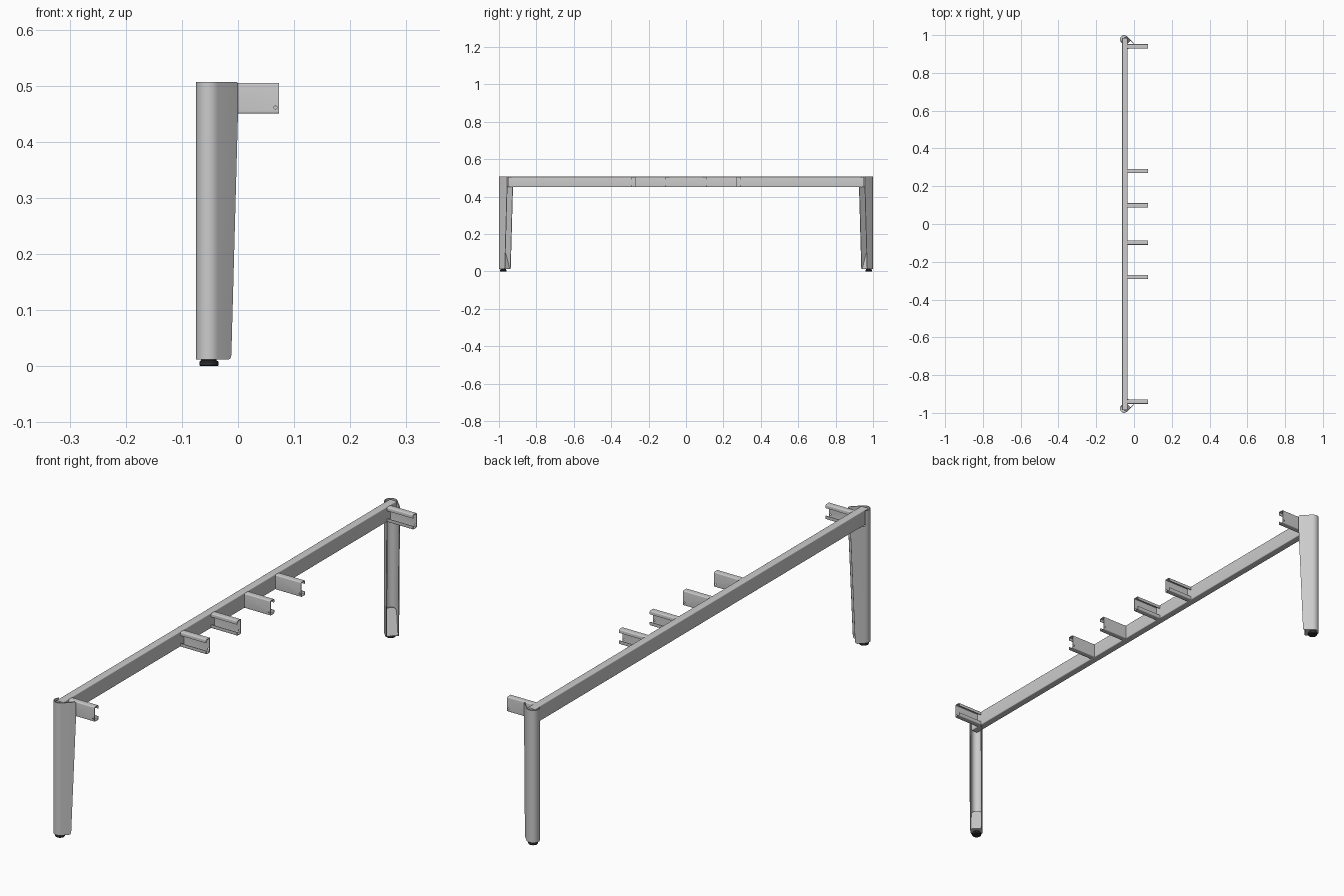
import bpy, bmesh, math
from mathutils import Vector

if "Cube" in bpy.data.objects:
    bpy.data.objects.remove(bpy.data.objects["Cube"])

TOP, BEAM_Z, LEG_Z = 0.507, 0.45, 0.012
CX, CY, R = -0.052, -0.977, 0.0225      # leg tube centre and radius
S = math.sqrt(0.5)


def rounded(pts, n=4):
    """2D points (a, b, radius) -> list with rounded corners."""
    out = []
    for i, (a, b, r) in enumerate(pts):
        p = Vector((a, b))
        if r == 0:
            out.append(p)
            continue
        q = Vector(pts[i - 1][:2])
        s = Vector(pts[(i + 1) % len(pts)][:2])
        p0, p1 = p + (q - p).normalized() * r, p + (s - p).normalized() * r
        for k in range(n + 1):
            t = k / n
            out.append(p0 * (1 - t) ** 2 + p * (2 * t * (1 - t)) + p1 * t * t)
    return out


def leg_pt(u, v, z):
    """Leg frame: u points diagonally inward, v across the opening."""
    return Vector((CX + (u - v) * S, CY + (u + v) * S, z))


def make(name, faces, thick=0, mirror=True, hole=None, color=None):
    bm = bmesh.new()
    for f in faces:
        bm.faces.new([bm.verts.new(p) for p in f])
    bmesh.ops.remove_doubles(bm, verts=bm.verts[:], dist=1e-5)
    if not thick:
        bmesh.ops.recalc_face_normals(bm, faces=bm.faces[:])
    me = bpy.data.meshes.new(name)
    bm.to_mesh(me)
    bm.free()
    ob = bpy.data.objects.new(name, me)
    bpy.context.collection.objects.link(ob)
    if thick:
        m = ob.modifiers.new("sheet", 'SOLIDIFY')
        m.thickness, m.offset = thick, -1
    if hole:
        m = ob.modifiers.new("hole", 'BOOLEAN')
        m.object, m.solver = hole, 'EXACT'
    if mirror:
        m = ob.modifiers.new("mirror", 'MIRROR')
        m.use_axis = (False, True, False)
    bpy.ops.object.select_all(action='DESELECT')
    ob.select_set(True)
    bpy.context.view_layer.objects.active = ob
    bpy.ops.object.convert(target='MESH')
    bpy.ops.object.shade_smooth_by_angle(angle=math.radians(32))
    if color:
        mat = bpy.data.materials.new(name)
        mat.diffuse_color = color
        mat.use_nodes = True
        mat.node_tree.nodes["Principled BSDF"].inputs["Base Color"].default_value = mat.diffuse_color
        ob.data.materials.append(mat)
    return ob


def strip(a, b):
    """Quads joining two open polylines."""
    return [[a[i], a[i + 1], b[i + 1], b[i]] for i in range(len(a) - 1)]


def prism(a, b):
    return strip(a + a[:1], b + b[:1]) + [a, b]


# Long beam
sec = rounded([(-0.063, BEAM_Z, .004), (-0.034, BEAM_Z, .004),
               (-0.034, TOP, .004), (-0.063, TOP, .004)])
make("long_beam", prism([Vector((p.x, -0.985, p.y)) for p in sec],
                        [Vector((p.x, 0.985, p.y)) for p in sec]), mirror=False)

# Legs: diagonal U-shaped sheet, inner wing notched for the beam
angs = [math.radians(90 + 180 * i / 16) for i in range(17)]
rows = [[leg_pt(R * math.cos(a), R * math.sin(a), z) for a in angs]
        for z in (LEG_Z, BEAM_Z, TOP)]
faces = strip(rows[0], rows[1]) + strip(rows[1], rows[2])
outer = rounded([(0, LEG_Z, 0), (.034, LEG_Z, .009), (.051, BEAM_Z, 0),
                 (.051, TOP, .006), (0, TOP, 0), (0, BEAM_Z, 0)])
inner = rounded([(0, LEG_Z, 0), (0, BEAM_Z, 0), (.051, BEAM_Z, 0), (.034, LEG_Z, .009)])
inner = [Vector((p.x, p.y)) for p in inner]
faces.append([leg_pt(p.x, -R, p.y) for p in outer])
faces.append([leg_pt(p.x, R, p.y) for p in inner])
make("legs", faces, thick=0.003)

# Foot mount inside each leg: base plate and rising tongue
w = R - 0.003
plate = [(w * math.cos(a), w * math.sin(a)) for a in angs] + [(.028, -w), (.028, w)]
make("foot_plates", prism([leg_pt(u, v, LEG_Z + .001) for u, v in plate],
                          [leg_pt(u, v, LEG_Z + .005) for u, v in plate]))
tongue = rounded([(-w, 0, 0), (w, 0, 0), (w, 1, .018), (-w, 1, .018)])
# tongue outline: v across, h from 0 to 0.09 along the slope
tongue = rounded([(-w, 0, 0), (w, 0, 0), (w, .09, .016), (-w, .09, .016)])
make("foot_tongues", prism(
    [leg_pt(.028 - .35 * p.y, p.x, LEG_Z + .004 + p.y) for p in tongue],
    [leg_pt(.025 - .35 * p.y, p.x, LEG_Z + .004 + p.y) for p in tongue]))

# Levelling feet
rings = [[Vector((CX + r * math.cos(t * math.tau / 24),
                  CY + r * math.sin(t * math.tau / 24), z)) for t in range(24)]
         for r, z in ((.0155, 0), (.017, .002), (.017, .008), (.014, .0105), (.014, .014))]
faces = [rings[0], rings[-1]]
for a, b in zip(rings, rings[1:]):
    faces += strip(a + a[:1], b + b[:1])
make("levelling_feet", faces, color=(0.03, 0.03, 0.035, 1))

# Lipped channel brackets, one mirrored pair per position
for name, web, way in (("end_brackets", -0.952, 1),
                       ("outer_brackets", -0.269, -1),
                       ("inner_brackets", -0.087, -1)):
    d, lip, zt = 0.023, 0.013, 0.505
    prof = rounded([(d, BEAM_Z + lip, 0), (d, BEAM_Z, .004), (0, BEAM_Z, .004),
                    (0, zt, .004), (d, zt, .004), (d, zt - lip, 0)])
    a = [Vector((-0.035, web + way * p.x, p.y)) for p in prof]
    b = [Vector((0.073, web + way * p.x, p.y)) for p in prof]
    bpy.ops.mesh.primitive_cylinder_add(vertices=12, radius=0.003, depth=0.012,
                                        location=(0.067, web, BEAM_Z + .011),
                                        rotation=(math.pi / 2, 0, 0))
    cutter = bpy.context.object
    cutter.hide_render = True
    quads = strip(a, b) if way < 0 else strip(b, a)
    make(name, quads, thick=0.0025, hole=cutter)
    bpy.data.objects.remove(cutter)
